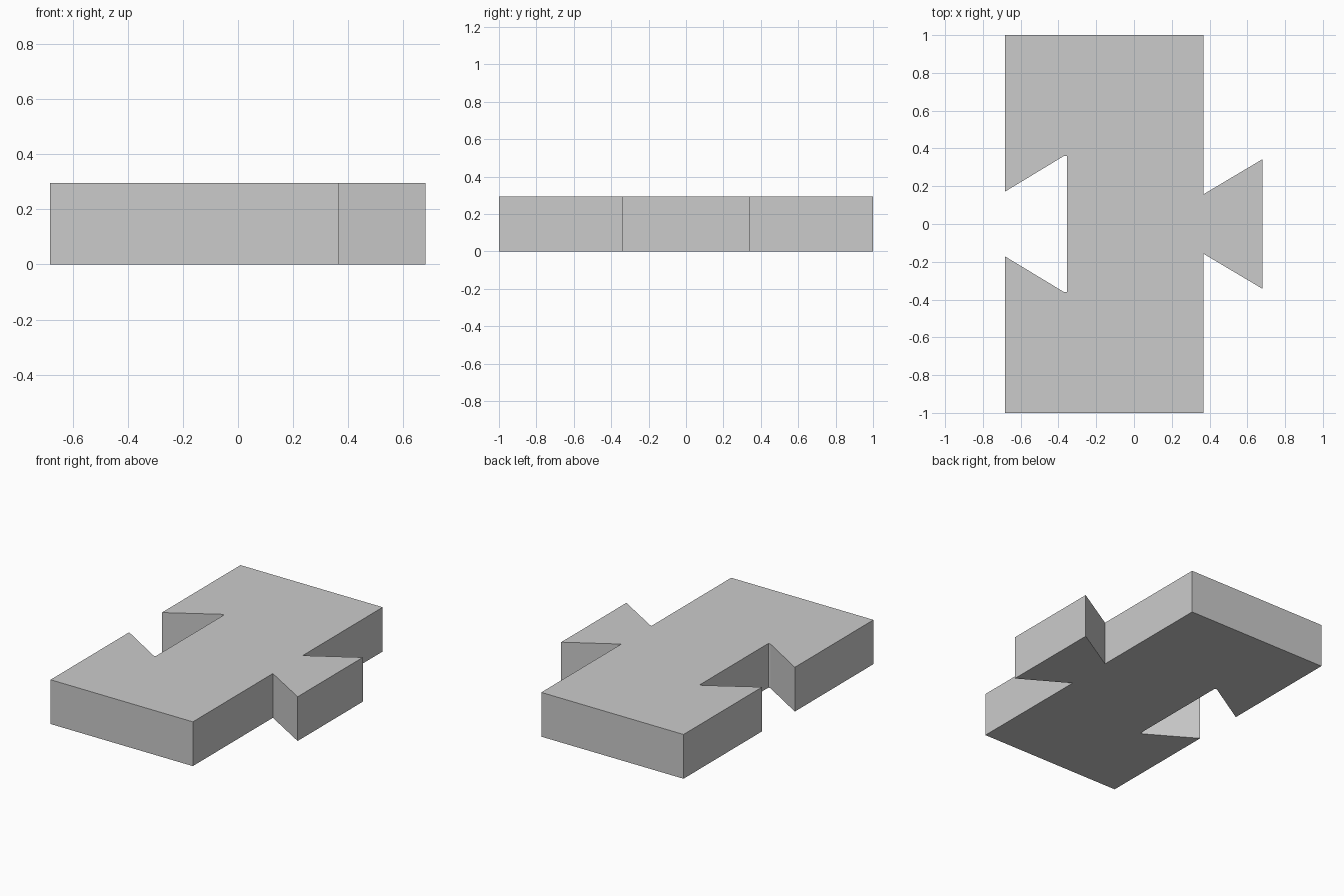
import bpy
import bmesh

THICKNESS = 0.295

cube = bpy.data.objects.get("Cube")
if cube:
    bpy.data.objects.remove(cube, do_unlink=True)

grey = bpy.data.materials.new("plain grey")
grey.use_nodes = True
colour = (0.6, 0.6, 0.6, 1)
grey.diffuse_color = colour
grey.node_tree.nodes["Principled BSDF"].inputs["Base Color"].default_value = colour

# Back half of the outline, from the tail tip round to the socket floor
half = [(0.68, 0.343), (0.367, 0.157), (0.367, 1), (-0.682, 1),
        (-0.682, 0.172), (-0.371, 0.36), (-0.355, 0.36)]
outline = half + [(x, -y) for x, y in reversed(half)]

# Extrude the outline into a flat block with a dovetail and matching socket
bm = bmesh.new()
base = bm.faces.new([bm.verts.new((x, y, 0)) for x, y in outline])
top = bmesh.ops.extrude_face_region(bm, geom=[base], use_keep_orig=True)["geom"]
bmesh.ops.translate(bm, vec=(0, 0, THICKNESS),
                    verts=[g for g in top if isinstance(g, bmesh.types.BMVert)])
bmesh.ops.recalc_face_normals(bm, faces=bm.faces)

mesh = bpy.data.meshes.new("dovetail_block")
bm.to_mesh(mesh)
bm.free()
mesh.materials.append(grey)
block = bpy.data.objects.new("dovetail_block", mesh)
bpy.context.collection.objects.link(block)
